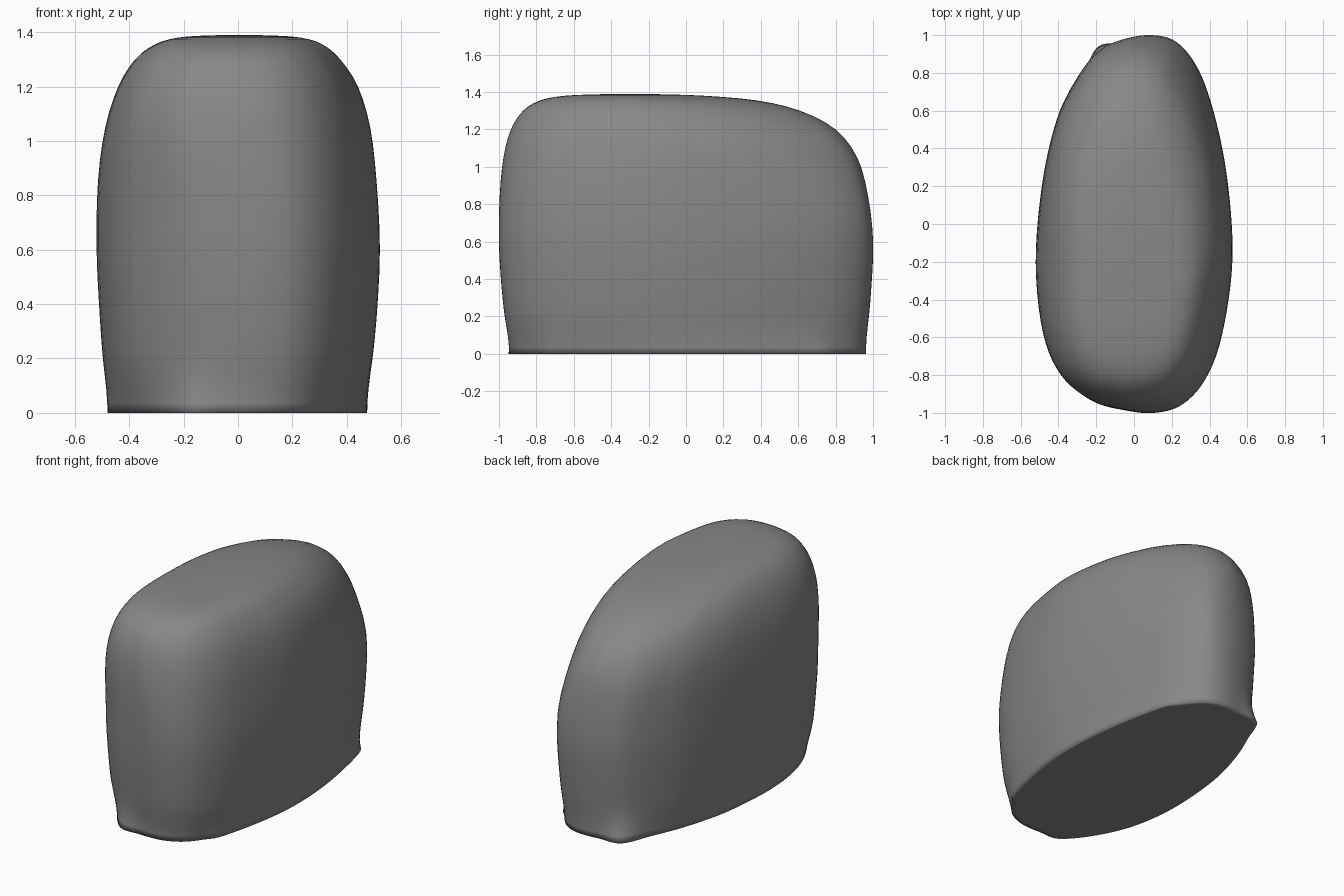
import bpy, bmesh


def spline(pts, steps, closed):
    """Catmull-Rom interpolation through points of any dimension."""
    n = len(pts)
    get = (lambda i: pts[i % n]) if closed else (lambda i: pts[max(0, min(n - 1, i))])
    out = []
    for i in range(n if closed else n - 1):
        a, b, c, d = (get(i + k) for k in (-1, 0, 1, 2))
        for s in range(steps):
            t = s / steps
            out.append(tuple(0.5 * (2 * q + (r - p) * t + (2 * p - 5 * q + 4 * r - w) * t * t
                                    + (3 * q - p - 3 * r + w) * t ** 3)
                             for p, q, r, w in zip(a, b, c, d)))
    if not closed:
        out.append(tuple(pts[-1]))
    return out


def mix(p, q, t):
    return tuple(a + (b - a) * t for a, b in zip(p, q))


# Plan outline at the widest level
middle = spline([(0.10, 1.0), (-0.05, 0.98), (-0.19, 0.915), (-0.31, 0.76), (-0.41, 0.55),
                 (-0.485, 0.22), (-0.52, -0.2), (-0.48, -0.58), (-0.38, -0.80), (-0.2, -0.94),
                 (-0.05, -0.985), (0.10, -1.0), (0.24, -0.965), (0.36, -0.85), (0.45, -0.65),
                 (0.51, -0.33), (0.52, -0.05), (0.485, 0.3), (0.42, 0.6), (0.34, 0.82),
                 (0.23, 0.96)], 5, True)

# Rounder outline towards the crown, scaled in by the levels below
upper = spline([(0.0, 1.0), (-0.12, 0.97), (-0.24, 0.89), (-0.35, 0.74), (-0.44, 0.53),
                (-0.5, 0.22), (-0.52, -0.2), (-0.5, -0.55), (-0.42, -0.80), (-0.28, -0.94),
                (-0.12, -0.99), (0.02, -1.0), (0.18, -0.97), (0.32, -0.87), (0.43, -0.67),
                (0.5, -0.33), (0.52, -0.05), (0.475, 0.3), (0.39, 0.58), (0.28, 0.80),
                (0.15, 0.95)], 5, True)

# Footprint with four pinched corners
base = spline([(0.10, 0.96), (-0.05, 0.955), (-0.195, 0.935), (-0.28, 0.75), (-0.37, 0.53),
               (-0.45, 0.22), (-0.48, -0.18), (-0.44, -0.5), (-0.34, -0.74), (-0.19, -0.93),
               (-0.05, -0.945), (0.10, -0.94), (0.22, -0.89), (0.31, -0.79), (0.375, -0.68),
               (0.45, -0.35), (0.475, -0.05), (0.45, 0.3), (0.37, 0.7), (0.30, 0.81),
               (0.21, 0.915)], 5, True)

# Height levels: z, left x, right x, front y, back y
levels = spline([(0.0, -0.48, 0.475, -0.945, 0.96),
                 (0.15, -0.493, 0.488, -0.963, 0.973),
                 (0.35, -0.508, 0.508, -0.985, 0.99),
                 (0.6, -0.52, 0.52, -1.0, 1.0),
                 (0.85, -0.515, 0.508, -0.995, 0.972),
                 (1.05, -0.488, 0.485, -0.975, 0.915),
                 (1.2, -0.44, 0.44, -0.935, 0.80),
                 (1.3, -0.378, 0.375, -0.87, 0.61),
                 (1.355, -0.305, 0.31, -0.78, 0.38),
                 (1.38, -0.22, 0.23, -0.65, 0.10),
                 (1.388, -0.11, 0.12, -0.48, -0.12)], 3, False)

bm = bmesh.new()
rings = []
for z, xl, xr, yf, yb in levels:
    low = max(0.0, 1 - z / 0.2) ** 1.5
    high = min(1.0, max(0.0, (z - 0.65) / 0.6))
    high = high * high * (3 - 2 * high)
    ring = []
    for m, u, b in zip(middle, upper, base):
        ox, oy = mix(m, u, high)
        p = ((xl + xr) / 2 + ox / 0.52 * (xr - xl) / 2, (yf + yb) / 2 + oy * (yb - yf) / 2)
        ring.append(bm.verts.new((*mix(p, b, low), z)))
    rings.append(ring)

# Inner base ring keeps the underside flat in shading
inner = [bm.verts.new((v.co.x * 0.97, v.co.y * 0.97, 0)) for v in rings[0]]
rings.insert(0, inner)
n = len(middle)
for a, b in zip(rings, rings[1:]):
    for i in range(n):
        j = (i + 1) % n
        bm.faces.new((a[i], a[j], b[j], b[i]))
bm.faces.new(inner)

# Gently domed crown
crown = bm.verts.new((0.0, -0.3, 1.39))
for i in range(n):
    bm.faces.new((rings[-1][i], rings[-1][(i + 1) % n], crown))
bmesh.ops.recalc_face_normals(bm, faces=bm.faces)
for f in bm.faces:
    f.smooth = True

mesh = bpy.data.meshes.new("boulder")
bm.to_mesh(mesh)
bm.free()
boulder = bpy.data.objects.new("boulder", mesh)
bpy.context.collection.objects.link(boulder)

# Dark stone colour
stone = bpy.data.materials.new("dark_stone")
stone.diffuse_color = (0.245, 0.245, 0.245, 1)
mesh.materials.append(stone)
